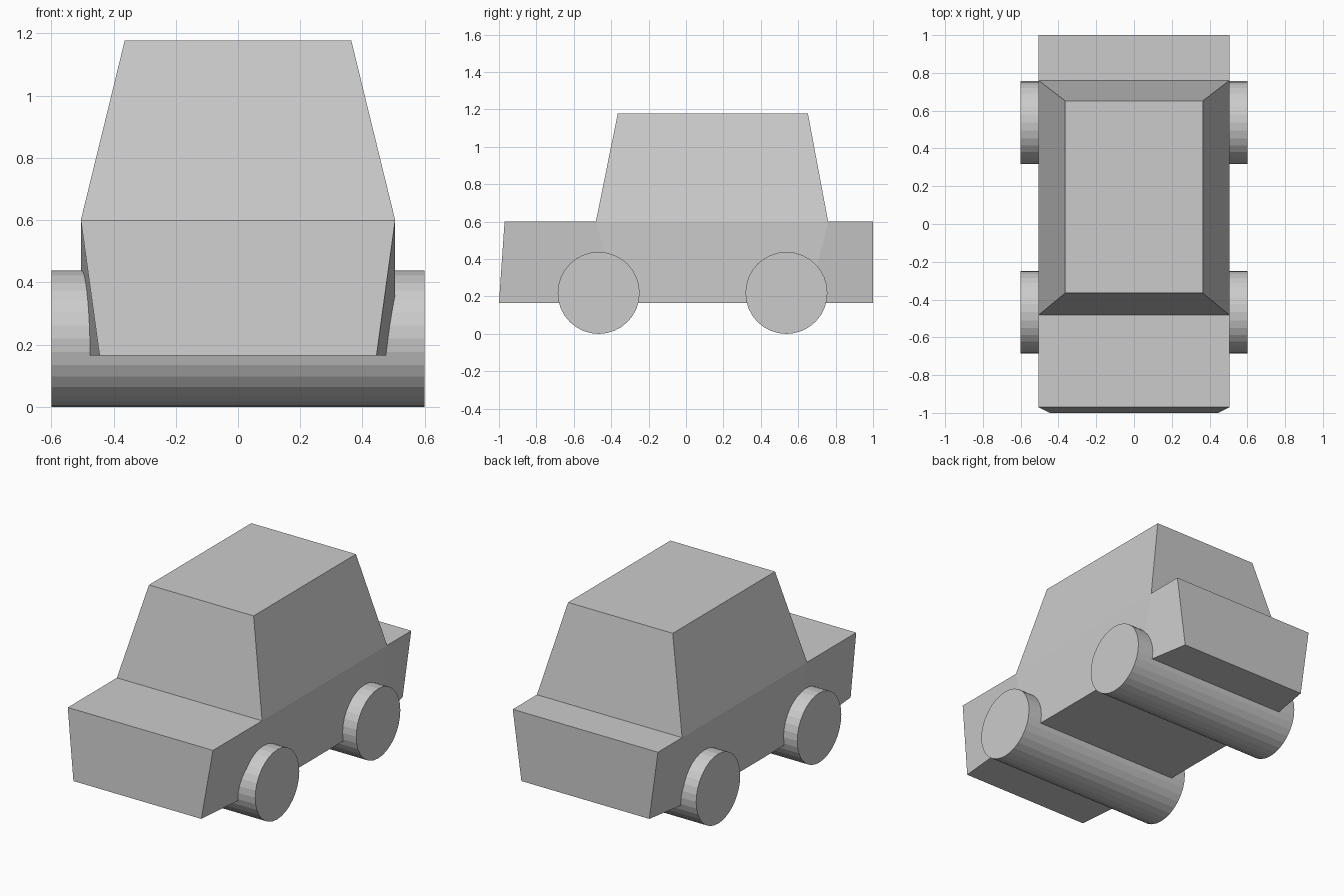
import bpy
import bmesh
from math import pi

if "Cube" in bpy.data.objects:
    bpy.data.objects.remove(bpy.data.objects["Cube"])

SILL, DECK, ROOF = 0.165, 0.60, 1.177
HALF = 0.505  # half width at deck level

# Body and cabin: four cross-sections lofted front to back
# each station: y at deck, y at sill, half width at sill
stations = [(-0.97, -1.0, 0.445), (-0.482, -0.365, HALF),
            (0.76, 0.652, HALF), (1.0, 1.0, 0.445)]
bm = bmesh.new()
rings = []
for yt, yb, hb in stations:
    rings.append([bm.verts.new(p) for p in (
        (-HALF, yt, DECK), (HALF, yt, DECK), (hb, yb, SILL), (-hb, yb, SILL))])

for i in range(3):
    a, b = rings[i], rings[i + 1]
    for k in range(4):
        if i == 1 and k == 0:
            continue  # open under the cabin
        n = (k + 1) % 4
        bm.faces.new((a[k], a[n], b[n], b[k]))
bm.faces.new(rings[0][::-1])
bm.faces.new(rings[3])

# Cabin rising from the middle of the deck
base = [rings[1][0], rings[1][1], rings[2][1], rings[2][0]]
roof = [bm.verts.new((x, y, ROOF)) for x, y in (
    (-0.364, -0.365), (0.364, -0.365), (0.364, 0.652), (-0.364, 0.652))]
for k in range(4):
    n = (k + 1) % 4
    bm.faces.new((base[k], base[n], roof[n], roof[k]))
bm.faces.new(roof)
bmesh.ops.recalc_face_normals(bm, faces=bm.faces)

mesh = bpy.data.meshes.new("car_body")
bm.to_mesh(mesh)
bm.free()
bpy.context.collection.objects.link(bpy.data.objects.new("car_body", mesh))

# Wheels: each pair is one full-width roller
R = 0.219
for name, y in (("front_wheels", -0.467), ("rear_wheels", 0.537)):
    bpy.ops.mesh.primitive_cylinder_add(
        vertices=32, radius=R, depth=1.2, location=(0, y, R), rotation=(0, pi / 2, 0))
    bpy.context.object.name = name
